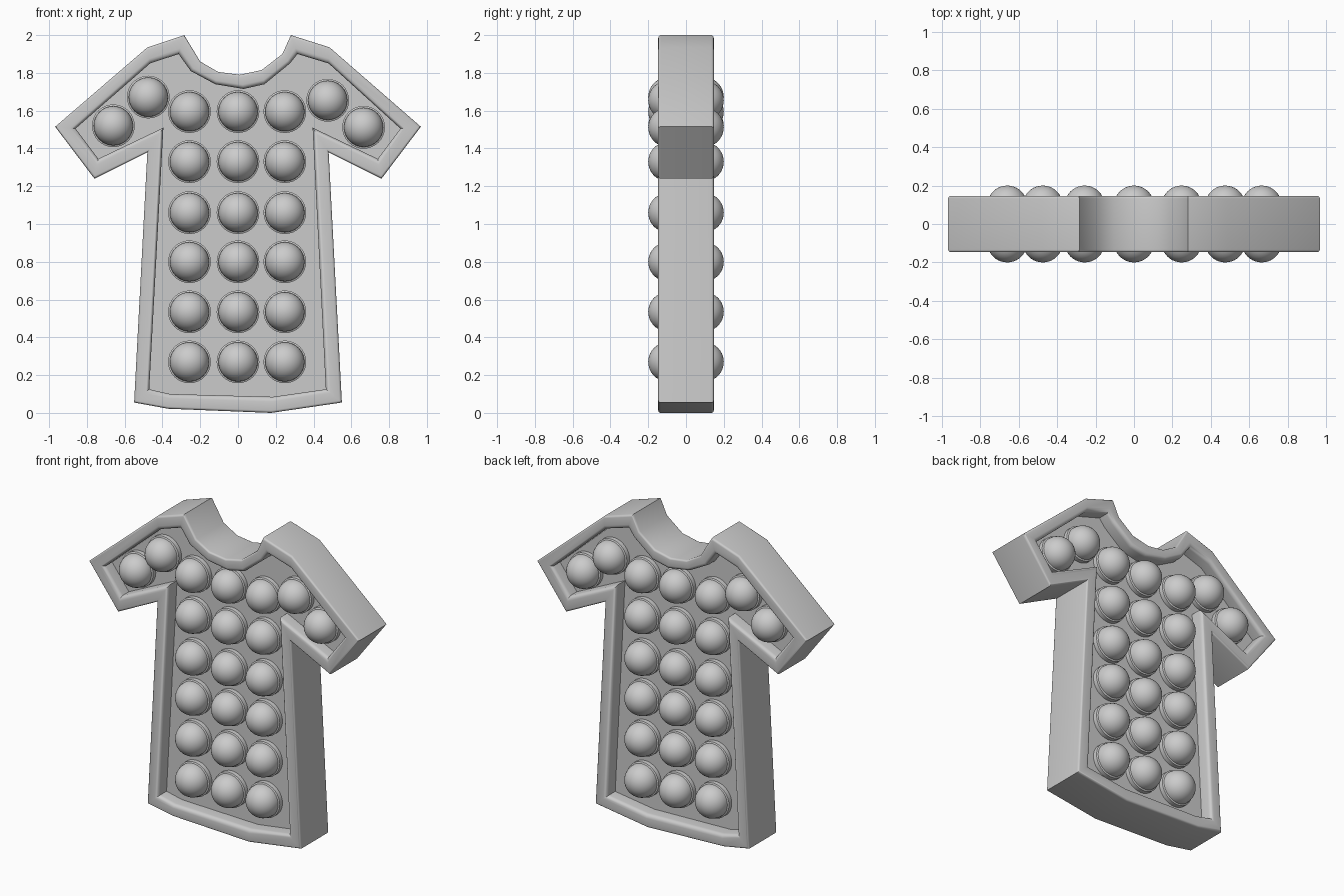
import bpy, bmesh, math
from mathutils import Matrix, Vector

if "Cube" in bpy.data.objects:
    bpy.data.objects.remove(bpy.data.objects["Cube"])

grey = bpy.data.materials.new("soft grey")
grey.use_nodes = True
colour = (0.6, 0.6, 0.6, 1)
grey.diffuse_color = colour
grey.node_tree.nodes["Principled BSDF"].inputs["Base Color"].default_value = colour

# Matching shirt outlines: collar, left sleeve, hem, right sleeve
OUTER = [(-.285, 2), (-.2, 1.86), (-.105, 1.805), (.01, 1.79), (.125, 1.815), (.235, 1.9), (.28, 2),
         (.485, 1.935), (.968, 1.515), (.76, 1.24), (.48, 1.38),
         (.55, .055), (.175, 0), (-.37, .022), (-.55, .055),
         (-.48, 1.38), (-.76, 1.24), (-.968, 1.515), (-.48, 1.935)]
INNER = [(-.315, 1.9), (-.25, 1.81), (-.12, 1.74), (.03, 1.715), (.14, 1.74), (.275, 1.85), (.315, 1.9),
         (.48, 1.85), (.86, 1.505), (.74, 1.345), (.395, 1.51),
         (.465, .125), (.185, .085), (-.36, .1), (-.47, .125),
         (-.395, 1.51), (-.74, 1.345), (-.86, 1.505), (-.465, 1.85)]
HALF, PANEL = .147, .06


def finish(name, bm, angle=40):
    bmesh.ops.recalc_face_normals(bm, faces=bm.faces)
    mesh = bpy.data.meshes.new(name)
    bm.to_mesh(mesh)
    bm.free()
    mesh.materials.append(grey)
    obj = bpy.data.objects.new(name, mesh)
    bpy.context.collection.objects.link(obj)
    bpy.ops.object.select_all(action='DESELECT')
    obj.select_set(True)
    bpy.context.view_layer.objects.active = obj
    bpy.ops.object.shade_smooth_by_angle(angle=math.radians(angle))
    return obj


def arc(t0, y0, rt, ry, start, end, steps=4):
    angles = [start + (end - start) * i / steps for i in range(steps + 1)]
    return [(t0 + rt * math.cos(a), y0 + ry * math.sin(a)) for a in angles]


# Rim: rounded section swept between the two outlines (t runs outer to inner)
front = arc(.15, HALF - .014, .15, .014, math.pi, math.pi / 2)
front += arc(.7, HALF - .025, .3, .025, math.pi / 2, 0) + [(1, PANEL)]
section = [(t, -y) for t, y in reversed(front)] + front
bm = bmesh.new()
rings = []
for t, y in section:
    rings.append([bm.verts.new((a[0] + (b[0] - a[0]) * t, y, a[1] + (b[1] - a[1]) * t))
                  for a, b in zip(OUTER, INNER)])
n = len(OUTER)
for r, s in zip(rings, rings[1:]):
    for i in range(n):
        j = (i + 1) % n
        bm.faces.new((r[i], r[j], s[j], s[i]))
# Recessed sheets close the rim on both sides
bm.faces.new(rings[0])
bm.faces.new(rings[-1])
finish("shirt_body", bm)

# Bubbles: a domed cap on a short collar, turned from one profile
DOME = [(.113, PANEL - .01), (.113, .088), (.104, .092)]
DOME += arc(0, .097, .104, .103, 0, math.pi / 2, 10)
SPOTS = [(x, z) for x in (-.257, 0, .248) for z in (.27, .535, .8, 1.06, 1.33, 1.595)]
SPOTS += [(-.475, 1.672), (-.66, 1.52), (.475, 1.655), (.665, 1.512)]


def bubbles(name, side):
    bm = bmesh.new()
    for x, z in SPOTS:
        verts = [bm.verts.new((r, side * y, 0)) for r, y in DOME]
        edges = [bm.edges.new(pair) for pair in zip(verts, verts[1:])]
        made = bmesh.ops.spin(bm, geom=verts + edges, cent=(0, 0, 0), axis=(0, 1, 0),
                              angle=math.tau, steps=32, use_merge=True)
        new = {v for e in edges for v in e.verts}
        stack = list(new)
        while stack:
            for e in stack.pop().link_edges:
                for v in e.verts:
                    if v not in new:
                        new.add(v)
                        stack.append(v)
        bmesh.ops.translate(bm, verts=list(new), vec=Vector((x, 0, z)))
    bmesh.ops.remove_doubles(bm, verts=bm.verts, dist=.0005)
    finish(name, bm)


bubbles("front_bubbles", -1)
bubbles("back_bubbles", 1)
